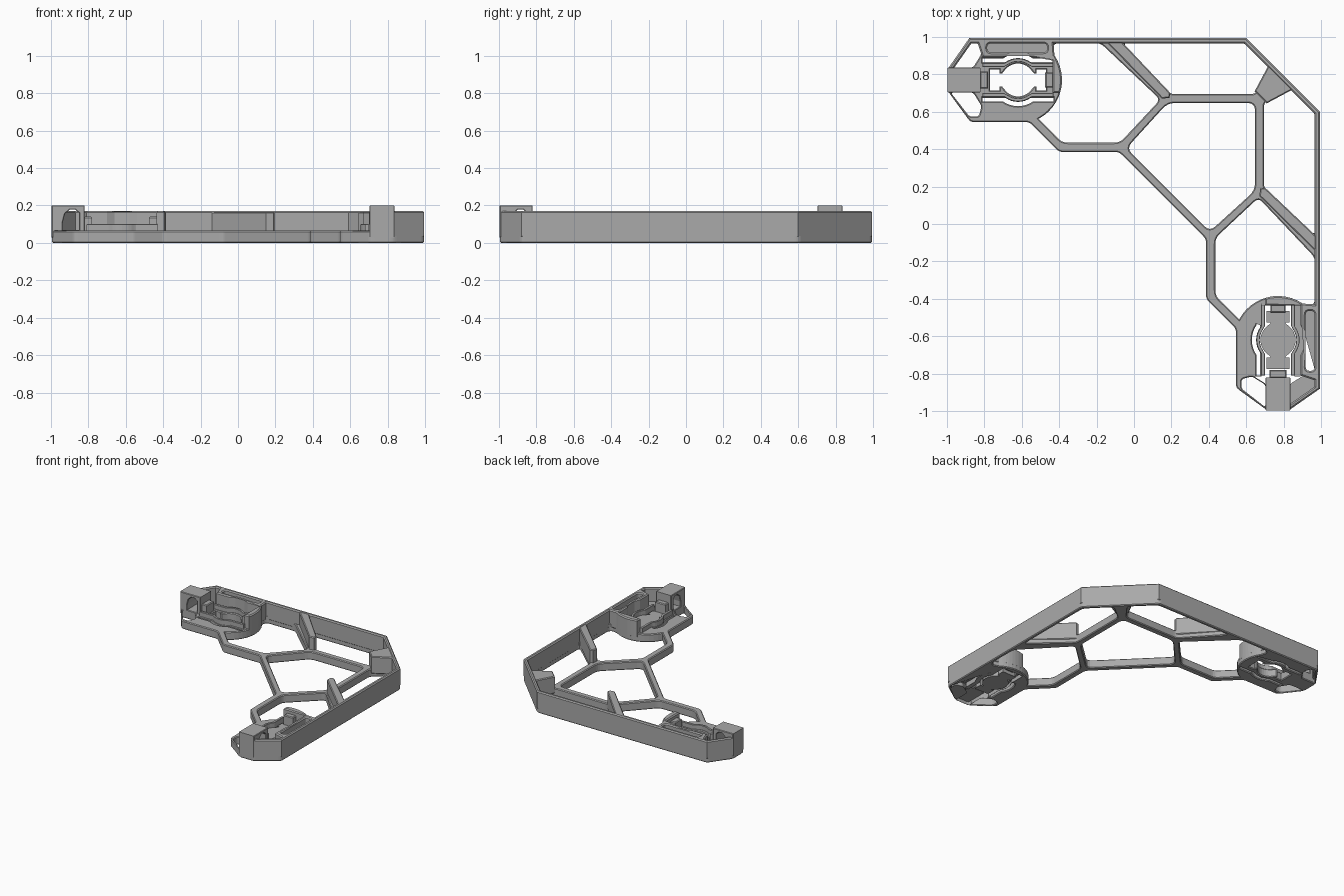
import bpy, bmesh
from math import sin, cos, radians
from mathutils import Vector

cube = bpy.data.objects.get("Cube")
if cube:
    bpy.data.objects.remove(cube, do_unlink=True)

grey = bpy.data.materials.new("matte grey")
grey.use_nodes = True
grey.diffuse_color = (0.4, 0.4, 0.4, 1)
grey.node_tree.nodes["Principled BSDF"].inputs["Base Color"].default_value = (0.4, 0.4, 0.4, 1)

PAD = (-0.62, 0.77)       # centre of the clip in the left foot
LOW, TALL = 0.065, 0.17   # heights of the open frame and the outer wall


def swap(pts):
    """Reflect a 2D path across the diagonal x = y."""
    return [(y, x) for x, y in pts]


def arc(r, a0, a1, n=12, centre=PAD):
    angles = [radians(a0 + (a1 - a0) * i / n) for i in range(n + 1)]
    return [(centre[0] + r * cos(a), centre[1] + r * sin(a)) for a in angles]


def rounded(pts, r=0.025, n=4):
    """Round every corner of a closed 2D path."""
    out = []
    for i, p in enumerate(pts):
        p = Vector(p)
        ends = []
        for q in (pts[i - 1], pts[(i + 1) % len(pts)]):
            d = Vector(q) - p
            ends.append(p + d.normalized() * min(r, d.length * 0.45))
        for k in range(n + 1):
            t = k / n
            v = ends[0] * (1 - t) ** 2 + p * 2 * t * (1 - t) + ends[1] * t * t
            out.append((v.x, v.y))
    return out


def plate(name, loops, z0, z1, bevel=0.01, place=lambda x, y, z: (x, y, z)):
    """Extrude an outline with holes, with chamfered rims."""
    curve = bpy.data.curves.new(name, 'CURVE')
    curve.dimensions, curve.fill_mode = '2D', 'BOTH'
    curve.extrude = (z1 - z0) / 2 - bevel
    curve.bevel_depth, curve.bevel_resolution, curve.offset = bevel, 0, -bevel
    for pts in loops:
        s = curve.splines.new('POLY')
        s.points.add(len(pts) - 1)
        for p, (x, y) in zip(s.points, pts):
            p.co = (x, y, 0, 1)
        s.use_cyclic_u = True
    temp = bpy.data.objects.new(name + " path", curve)
    bpy.context.collection.objects.link(temp)
    bpy.context.view_layer.update()
    dg = bpy.context.evaluated_depsgraph_get()
    mesh = bpy.data.meshes.new_from_object(temp.evaluated_get(dg))
    bpy.data.objects.remove(temp, do_unlink=True)
    bm = bmesh.new()
    bm.from_mesh(mesh)
    for v in bm.verts:
        v.co = place(v.co.x, v.co.y, v.co.z + (z0 + z1) / 2)
    bmesh.ops.remove_doubles(bm, verts=bm.verts, dist=0.0002)
    bmesh.ops.recalc_face_normals(bm, faces=bm.faces)
    for f in bm.faces:
        f.smooth = False
    bm.to_mesh(mesh)
    bm.free()
    mesh.name = name
    mesh.materials.clear()
    mesh.materials.append(grey)
    obj = bpy.data.objects.new(name, mesh)
    bpy.context.collection.objects.link(obj)
    return obj


def around_pad(pts, sx=1, sy=1):
    return [(PAD[0] + sx * x, PAD[1] + sy * y) for x, y in pts]


def box(x0, x1, y0, y1):
    return [(x0, y0), (x1, y0), (x1, y1), (x0, y1)]


# Low frame: outline
upper = [(-0.995, 0.83), (-0.88, 0.995), (0.6, 0.995)]
lower = [(-0.08, 0.385), (-0.4, 0.385), (-0.56, 0.545), (-0.875, 0.545), (-0.995, 0.71)]
outline = rounded(lower + upper + swap(upper)[::-1] + swap(lower)[::-1], 0.02)

# Windows between the struts
foot_window = rounded([(-0.43, 0.968), (-0.18, 0.968), (0.125, 0.67), (-0.07, 0.435),
                       (-0.385, 0.435)][:2] + [(0.14, 0.665), (-0.075, 0.435), (-0.385, 0.435)]
                      + [(-0.505, 0.56)], 0.03)[:-5] + arc(0.235, -62, 34)
edge_window = rounded([(-0.06, 0.968), (0.59, 0.968), (0.745, 0.815), (0.65, 0.695), (0.19, 0.695)])
centre_window = rounded([(0.18, 0.647), (0.647, 0.647), (0.647, 0.18), (0.405, -0.04), (-0.04, 0.405)], 0.04)

# Foot openings: end holes, flexure slits and the clip hole
end_hole = [(-0.36, 0.067), (-0.26, 0.195), (-0.21, 0.195), (-0.195, 0.14), (-0.24, 0.067)]
slit = ([(-0.19, 0.095), (-0.075, 0.095)] + arc(0.117, 125, 55, 8, (0, 0)) + [(0.075, 0.095), (0.19, 0.095)]
        + [(0.19, 0.115), (0.09, 0.115)] + arc(0.14, 55, 125, 8, (0, 0)) + [(-0.09, 0.115), (-0.19, 0.115)])
clip_half = ([(0.15, 0), (0.15, 0.055), (0.1, 0.055), (0.1, 0.035), (0.085, 0.035)]
             + arc(0.088, 40, 140, 10, (0, 0))
             + [(-0.085, 0.035), (-0.1, 0.035), (-0.1, 0.055), (-0.15, 0.055), (-0.15, 0)])
clip_hole = clip_half + [(x, -y) for x, y in clip_half[::-1]][1:-1]
foot_holes = [rounded(around_pad(end_hole, 1, s), 0.015) for s in (1, -1)]
foot_holes += [around_pad(slit, 1, s) for s in (1, -1)] + [around_pad(clip_hole)]

half = [foot_window, edge_window] + foot_holes
plate("low_frame", [outline, centre_window] + half + [swap(h) for h in half], 0, LOW, 0.006)

# Tall outer wall, thickened into a block with a pocket beside each foot
inner = ([(-0.965, 0.83), (-0.87, 0.965), (-0.835, 0.965), (-0.81, 0.89), (-0.70, 0.89),
          (-0.66, 0.91), (-0.58, 0.91), (-0.54, 0.89), (-0.435, 0.89), (-0.435, 0.70)]
         + arc(0.235, -17, 34, 8) + [(-0.43, 0.965), (0.59, 0.965)])
pocket = rounded(box(-0.785, -0.465, 0.918, 0.965), 0.02)
wall = upper + swap(upper)[::-1] + swap(inner) + inner[::-1]
plate("outer_wall", [wall, pocket, swap(pocket)], 0.03, TALL, 0.008)

# Upright fin at the outer corner
plate("corner_fin", [[(0.72, 0.85), (0.85, 0.72), (0.71, 0.645), (0.645, 0.71)]], 0.03, TALL - 0.004, 0.006)

# Parts repeated on both arms
fin = [(-0.155, 0.98), (-0.07, 0.98), (0.195, 0.70), (0.19, 0.675), (0.15, 0.67)]
boss = box(-0.997, -0.82, 0.03, 0.2)
arch = [(-0.85, 0.07), (-0.85, 0.16), (-0.87, 0.178), (-0.9, 0.178),
        (-0.925, 0.155), (-0.937, 0.11), (-0.937, 0.07)]
arm = ([(-0.19, 0.07), (-0.075, 0.07)] + arc(0.098, 125, 55, 8, (0, 0)) + [(0.075, 0.07), (0.19, 0.07)]
       + [(0.19, 0.09), (0.075, 0.09)] + arc(0.115, 55, 125, 8, (0, 0)) + [(-0.075, 0.09), (-0.19, 0.09)])
for side in ("left", "right"):
    flip = side == "left"

    def flat(x, y, z):
        return (y, x, z) if flip else (x, y, z)

    def upright(x, y, z):
        return flat(x, z, y)

    plate(side + "_fin", [fin], 0.03, TALL - 0.004, 0.006, flat)
    plate(side + "_end_boss", [boss, arch], 0.703, 0.837, 0.004, upright)
    for label, s in (("outer", 1), ("inner", -1)):
        plate(f"{side}_{label}_clip_arm", [around_pad(arm, 1, s)], 0.03, 0.1, 0.002, flat)
    plate(side + "_end_tab", [box(-0.825, -0.78, 0.725, 0.815)], 0.03, 0.14, 0.006, flat)
    plate(side + "_inner_tab", [box(-0.475, -0.425, 0.73, 0.81)], 0.03, 0.14, 0.006, flat)
